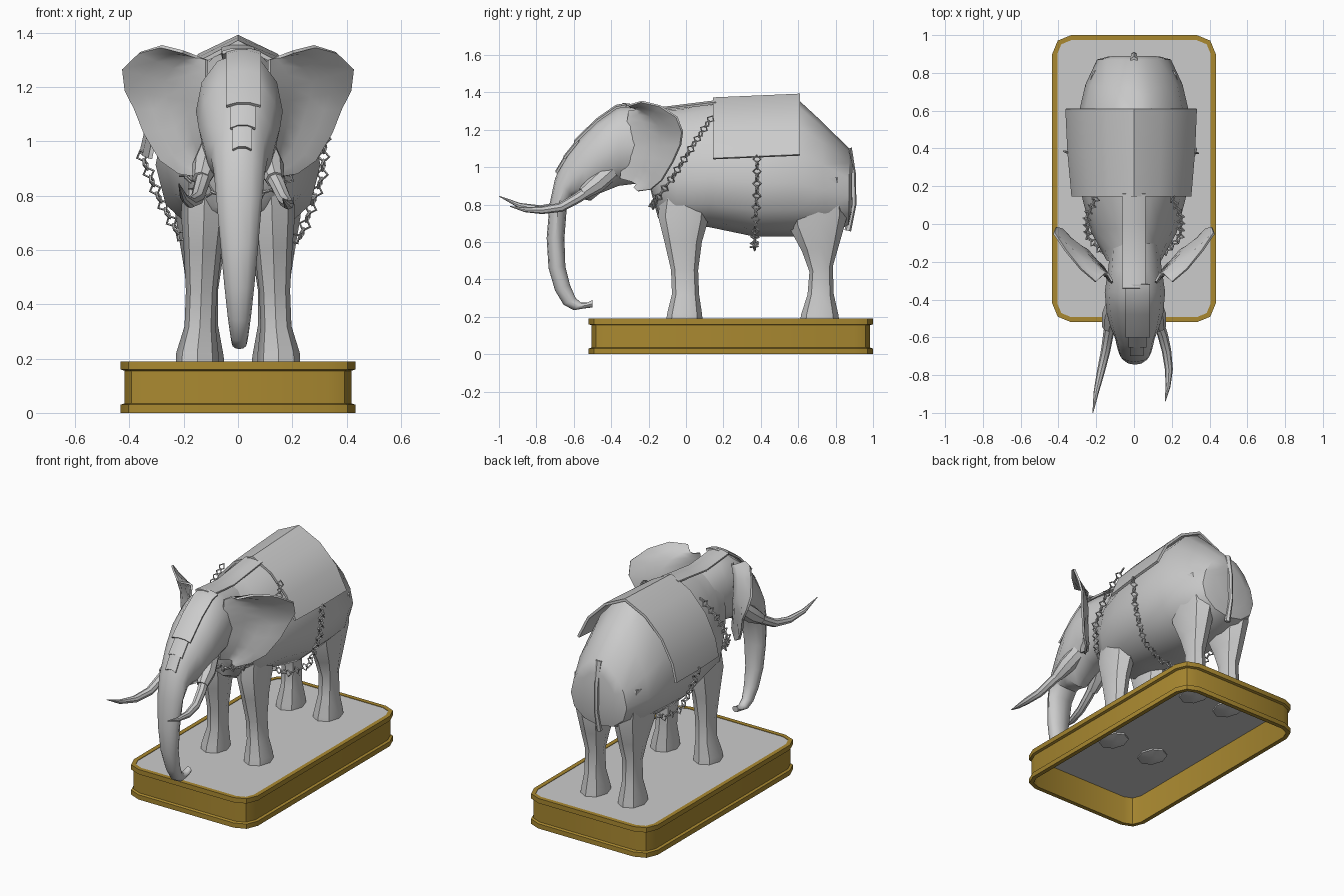
import bpy, bmesh, math
from mathutils import Vector as V

if "Cube" in bpy.data.objects:
    bpy.data.objects.remove(bpy.data.objects["Cube"])


def finish(name, bm, angle=40):
    bmesh.ops.recalc_face_normals(bm, faces=bm.faces)
    me = bpy.data.meshes.new(name)
    bm.to_mesh(me)
    bm.free()
    ob = bpy.data.objects.new(name, me)
    bpy.context.collection.objects.link(ob)
    bpy.ops.object.select_all(action='DESELECT')
    ob.select_set(True)
    bpy.context.view_layer.objects.active = ob
    bpy.ops.object.shade_smooth_by_angle(angle=math.radians(angle))
    return ob


def skin(bm, rings, closed=False, caps=True, wrap=True):
    """Bridge equal-length rings of points with quads."""
    vs = [[bm.verts.new(p) for p in r] for r in rings]
    n = len(vs[0])
    for i in range(len(vs) if closed else len(vs) - 1):
        a, b = vs[i], vs[(i + 1) % len(vs)]
        for j in range(n if wrap else n - 1):
            k = (j + 1) % n
            bm.faces.new((a[j], a[k], b[k], b[j]))
    if caps and not closed and wrap:
        bm.faces.new(vs[0])
        bm.faces.new(vs[-1])


def loft(name, secs, sides, egg=0.0, cx=0.0, side=1):
    """Each section: point a (y,z), point b (y,z), half width, x offset."""
    rings = []
    for s in secs:
        ya, za, yb, zb, hw = s[:5]
        x0 = side * (s[5] if len(s) > 5 else cx)
        a, b = V((x0, ya, za)), V((x0, yb, zb))
        ring = []
        for i in range(sides):
            t = 2 * math.pi * i / sides
            p = (a + b) / 2 + (a - b) / 2 * math.cos(t)
            p.x += hw * math.sin(t) * (1 - egg * math.cos(t))
            ring.append(p)
        rings.append(ring)
    bm = bmesh.new()
    skin(bm, rings)
    return finish(name, bm)


def tube(name, pts, radii, sides=8):
    pts = [V(p) for p in pts]
    rings = []
    for i, (p, r) in enumerate(zip(pts, radii)):
        d = pts[min(i + 1, len(pts) - 1)] - pts[max(i - 1, 0)]
        u = d.cross(V((1, 0, 0))).normalized()
        w = d.cross(u).normalized()
        ts = [2 * math.pi * k / sides for k in range(sides)]
        rings.append([p + r * (u * math.cos(t) + w * math.sin(t)) for t in ts])
    bm = bmesh.new()
    skin(bm, rings)
    return finish(name, bm)


def sheet(name, rows, thick, angle=40):
    bm = bmesh.new()
    skin(bm, rows, wrap=False)
    bmesh.ops.recalc_face_normals(bm, faces=bm.faces)
    bmesh.ops.solidify(bm, geom=bm.faces[:], thickness=thick)
    return finish(name, bm, angle)


def plate(name, path, hw, cx=0.0, drop=0.012):
    rows = [[(cx + f * hw, y, z - drop * abs(f) ** 2) for f in (-1, -.4, .4, 1)] for y, z in path]
    return sheet(name, rows, 0.012)


def chain(name, pts, step=0.033, R=0.021, r=0.005):
    """Alternating diamond links spaced evenly along a polyline."""
    pts = [V(p) for p in pts]
    bm = bmesh.new()
    pos, n = step / 2, 0
    for a, b in zip(pts, pts[1:]):
        d = b - a
        length = d.length
        t = d.normalized()
        u = t.cross(V((0.3, 1, 0.1))).normalized()
        w = t.cross(u)
        while pos < length:
            c = a + t * pos
            s, q = (u, w) if n % 2 else (w, u)
            rings = []
            for i in range(4):
                o = t * math.cos(i * math.pi / 2) + s * math.sin(i * math.pi / 2)
                rings.append([c + o * (R + r * math.cos(k * math.pi / 2)) + q * r * math.sin(k * math.pi / 2)
                              for k in range(4)])
            skin(bm, rings, closed=True)
            pos += step
            n += 1
        pos -= length
    return finish(name, bm, 30)


# Plinth: hollow gilded frame with lips, and a thin grey deck
def outline(off, z):
    r, pts = 0.10, []
    for sx, sy, a0 in ((1, 1, 0), (-1, 1, 90), (-1, -1, 180), (1, -1, 270)):
        for k in range(3):
            a = math.radians(a0 + 45 * k)
            pts.append(V((sx * (0.433 - r) + (r - off) * math.cos(a),
                          0.24 + sy * (0.76 - r) + (r - off) * math.sin(a), z)))
    return pts


bm = bmesh.new()
skin(bm, [outline(o, z) for o, z in ((0, 0), (0, .03), (.015, .035), (.015, .155), (0, .16),
                                     (0, .19), (.027, .19), (.027, 0))], closed=True)
frame = finish("plinth_frame", bm, 30)
gold = bpy.data.materials.new("gold")
gold.diffuse_color = (0.40, 0.25, 0.03, 1)
gold.use_nodes = True
gold.node_tree.nodes["Principled BSDF"].inputs["Base Color"].default_value = gold.diffuse_color
frame.data.materials.append(gold)
bm = bmesh.new()
skin(bm, [outline(.025, .180), outline(.025, .187)])
finish("plinth_deck", bm, 30)

# Body, rump to neck
loft("body", [(.89, 1.03, .885, .76, .13), (.872, 1.10, .87, .69, .19), (.72, 1.25, .75, .64, .25),
              (.59, 1.37, .58, .63, .285), (.38, 1.36, .36, .63, .295), (.15, 1.345, .12, .68, .265),
              (-.02, 1.31, -.06, .68, .22), (-.12, 1.30, -.15, .73, .17), (-.2, 1.30, -.19, .88, .14)],
     14, egg=0.25)

# Head flowing into the trunk
loft("head_and_trunk", [(-.1, 1.30, -.12, .87, .13), (-.25, 1.32, -.2, .92, .14), (-.36, 1.325, -.36, .90, .16),
                        (-.48, 1.24, -.46, .86, .15), (-.58, 1.14, -.51, .82, .13), (-.65, 1.05, -.56, .83, .105),
                        (-.70, .94, -.60, .84, .095), (-.73, .80, -.637, .79, .085), (-.745, .62, -.65, .62, .07),
                        (-.735, .46, -.645, .47, .055), (-.70, .34, -.62, .37, .043),
                        (-.655, .265, -.59, .30, .033), (-.6, .235, -.56, .275, .028),
                        (-.54, .245, -.53, .275, .025), (-.5, .25, -.5, .29, .02)], 12, cx=0.005)

# Legs and ears, both sides
for s, tag in ((1, "right"), (-1, "left")):
    loft("front_leg_" + tag, [(-.12, .95, .13, .95, .075, .12), (-.15, .74, .12, .72, .085, .125),
                              (-.115, .6, .085, .6, .07, .13), (-.08, .45, .065, .45, .057, .135),
                              (-.075, .32, .07, .32, .057, .14), (-.1, .22, .085, .22, .078, .15),
                              (-.108, .17, .09, .17, .08, .15), (-.04, .155, .02, .155, .02, .15)], 8, side=s)
    loft("hind_leg_" + tag, [(.54, .92, .85, .95, .11, .14), (.55, .68, .868, .76, .10, .13),
                             (.62, .55, .82, .59, .075, .13), (.66, .44, .785, .47, .057, .13),
                             (.65, .32, .79, .32, .057, .13), (.615, .21, .815, .21, .077, .13),
                             (.61, .17, .82, .17, .08, .13), (.68, .155, .74, .155, .02, .13)], 8, side=s)
    rim = [(.20, -.27, 1.335), (.28, -.2, 1.355), (.36, -.1, 1.33), (.42, -.01, 1.27), (.41, .02, 1.19),
           (.375, .01, 1.12), (.34, -.03, 1.03), (.28, -.09, .93), (.21, -.15, .88), (.16, -.22, .87)]
    rows = []
    for i, o in enumerate(rim):
        f = i / (len(rim) - 1)
        a, b = V((.11, -.30 - .05 * f, 1.30 - .36 * f)), V(o)
        row = []
        for k in range(5):
            p = a.lerp(b, k / 4)
            p.y += .035 * math.sin(k / 4 * math.pi * 1.5) + .008 * (-1) ** i * (k == 3)
            p.x *= s
            row.append(p)
        rows.append(row)
    sheet("ear_" + tag, rows, 0.012, 50)
    # Cheek sleeve where the tusk emerges
    tube("tusk_socket_" + tag, [(s * .09, -.40, .98), (s * .12, -.48, .91), (s * .135, -.55, .86)], (.05, .05, .034))

# Tusks of unequal length
tube("tusk_right", [(.12, -.5, .89), (.15, -.58, .835), (.172, -.67, .785), (.185, -.77, .77),
                    (.18, -.86, .772), (.165, -.94, .79)], (.03, .028, .025, .021, .013, .002))
tube("tusk_left", [(-.12, -.5, .89), (-.135, -.58, .84), (-.15, -.67, .79), (-.175, -.78, .775),
                   (-.2, -.89, .795), (-.218, -1.0, .845)], (.03, .028, .025, .021, .014, .002))

# Tail hugging the rump
tube("tail", [(0, .865, 1.10), (0, .893, .96), (0, .897, .8), (0, .865, .66)], (.022, .016, .014, .018), 6)

# Ridged saddle cloth, hanging lower on the left
section = [(-.36, .95), (-.335, 1.06), (-.26, 1.2), (-.145, 1.315), (0, 1.385),
           (.145, 1.315), (.26, 1.2), (.33, 1.06)]
sheet("saddle_cloth", [[(x * k, y, z + dz) for x, z in section]
                       for y, k, dz in ((.145, .92, -.012), (.38, .98, -.002), (.61, 1.01, .008))], 0.015, 25)

# Spine band and overlapping brow plates
plate("spine_band", [(.16, 1.36), (0, 1.34), (-.12, 1.325), (-.24, 1.335), (-.34, 1.345)], .06)
plate("brow_plate_large", [(-.32, 1.345), (-.375, 1.335), (-.48, 1.262), (-.60, 1.145)], .065, .02)
plate("brow_plate_middle", [(-.58, 1.155), (-.655, 1.062)], .047, .018)
plate("brow_plate_small", [(-.64, 1.08), (-.698, .983)], .036, .015)

# Chest chain and belly chain
half = [(.20, .14, 1.27), (.25, .04, 1.12), (.245, -.07, .95), (.16, -.155, .83), (0, -.18, .79)]
chain("chest_chain", half + [(-x, y, z) for x, y, z in half[-2::-1]])
chain("belly_chain", [(.325, .38, 1.06), (.31, .38, .87), (.235, .37, .66), (.1, .365, .575), (-.1, .365, .575),
                      (-.22, .37, .66), (-.30, .38, .81), (-.36, .38, .965)])
